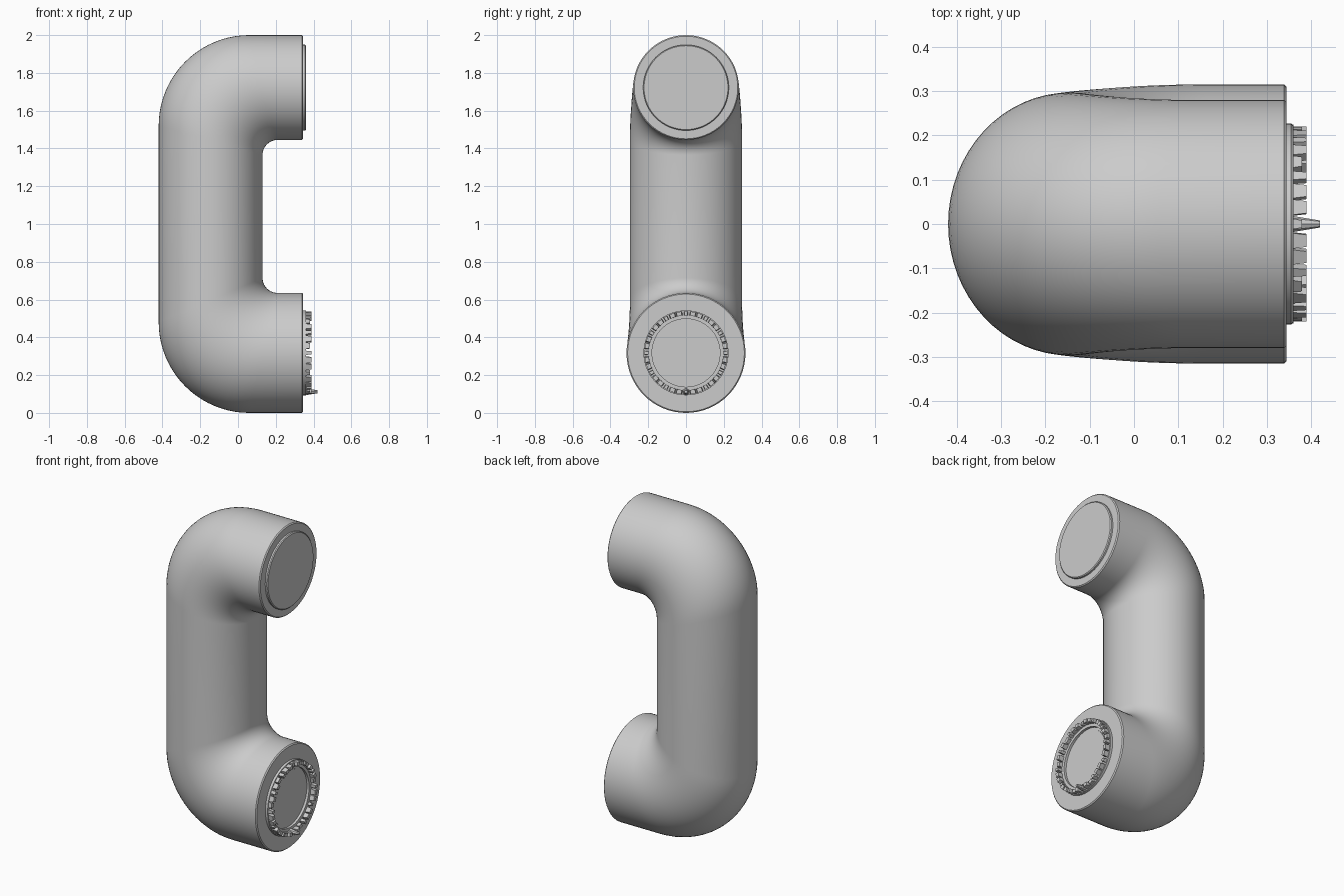
import bpy, bmesh, math
from mathutils import Vector

cube = bpy.data.objects.get("Cube")
if cube:
    bpy.data.objects.remove(cube)

# Single grey plastic
grey = bpy.data.materials.new("plain grey")
grey.use_nodes = True
COLOUR = (0.6, 0.6, 0.6, 1)
grey.diffuse_color = COLOUR
grey.node_tree.nodes["Principled BSDF"].inputs["Base Color"].default_value = COLOUR

SIDES = 64
END_X = 0.345


def finish(bm, name):
    bmesh.ops.recalc_face_normals(bm, faces=bm.faces)
    mesh = bpy.data.meshes.new(name)
    bm.to_mesh(mesh)
    bm.free()
    mesh.materials.append(grey)
    obj = bpy.data.objects.new(name, mesh)
    bpy.context.collection.objects.link(obj)
    bpy.ops.object.select_all(action='DESELECT')
    obj.select_set(True)
    bpy.context.view_layer.objects.active = obj
    bpy.ops.object.shade_smooth_by_angle(angle=math.radians(35))
    return obj


def skin(bm, rings, closed=False):
    count = len(rings[0])
    pairs = list(zip(rings, rings[1:])) + ([(rings[-1], rings[0])] if closed else [])
    for a, b in pairs:
        for k in range(count):
            n = (k + 1) % count
            bm.faces.new((a[k], a[n], b[n], b[k]))


# Handset body: rings spanning the inner and outer outline of the C shape
def arm(end_inner, end_outer, up, width):
    """Stations (inner point, outer point, half width) from the open end to the grip."""
    inset = 0.006
    stations = []
    for x, d in ((END_X, inset), (END_X - inset, 0), (0.28, 0)):
        stations.append((Vector((x, 0, end_inner + up * d)),
                         Vector((x, 0, end_outer - up * d)), width - d))
    r_in, r_out, steps = 0.08, 0.48, 20
    c_in = Vector((0.13 + r_in, 0, end_inner - up * r_in))
    c_out = Vector((-0.42 + r_out, 0, end_outer - up * r_out))
    for i in range(steps + 1):
        t = i / steps
        a = t * math.pi / 2
        d = Vector((-math.sin(a), 0, up * math.cos(a)))
        ease = t * t * (3 - 2 * t)
        stations.append((c_in + d * r_in, c_out + d * r_out,
                         width + (0.297 - width) * ease))
    return stations


upper = arm(1.445, 2.0, 1, 0.28)
lower = arm(0.635, 0.0, -1, 0.315)
bm = bmesh.new()
rings = []
for inner, outer, width in upper + lower[::-1]:
    centre, half = (inner + outer) / 2, (outer - inner) / 2
    ring = []
    for k in range(SIDES):
        a = math.tau * k / SIDES
        ring.append(bm.verts.new(centre + half * math.cos(a)
                                 + Vector((0, width * math.sin(a), 0))))
    rings.append(ring)
skin(bm, rings)
bm.faces.new(rings[0])
bm.faces.new(rings[-1])
finish(bm, "handset_body")


# Turned parts on the open ends, as (x, radius) profiles
def turned(name, z, profile, closed=False):
    bm = bmesh.new()
    rings = [[bm.verts.new((x, r * math.sin(math.tau * k / SIDES),
                            z + r * math.cos(math.tau * k / SIDES)))
              for k in range(SIDES)] for x, r in profile]
    skin(bm, rings, closed)
    if not closed:
        bm.faces.new(rings[0])
        bm.faces.new(rings[-1])
    return finish(bm, name)


EAR_Z, MOUTH_Z = 1.722, 0.318
turned("earpiece_disc", EAR_Z, [(0.33, 0.227), (0.355, 0.227), (0.36, 0.222)])
turned("mouthpiece_collar", MOUTH_Z,
       [(0.33, 0.225), (0.36, 0.225), (0.36, 0.18), (0.33, 0.18)], closed=True)
turned("mouthpiece_disc", MOUTH_Z, [(0.33, 0.165), (0.349, 0.165)])

# Broken ring of small teeth around the mouthpiece
bm = bmesh.new()
TEETH = 36
for i in range(TEETH):
    mid = math.tau * i / TEETH
    half = math.pi / TEETH * (0.95 if i % 3 else 0.6)
    tip = 0.39 if i % 4 else 0.38
    loops = []
    for x, s in ((0.355, 1), (tip, 0.75)):
        loops.append([bm.verts.new((x, r * math.sin(mid + e * half * s),
                                    MOUTH_Z + r * math.cos(mid + e * half * s)))
                      for r, e in ((0.198, -1), (0.22, -1), (0.22, 1), (0.198, 1))])
    skin(bm, loops)
    bm.faces.new(loops[0])
    bm.faces.new(loops[1])
finish(bm, "mouthpiece_teeth")

# Small spur at the bottom of the ring
bm = bmesh.new()
bmesh.ops.create_cone(bm, cap_ends=True, segments=8, radius1=0.018, radius2=0.008, depth=0.06)
for v in bm.verts:
    v.co = Vector((v.co.z + 0.39, v.co.x, v.co.y + 0.112))
finish(bm, "mouthpiece_spur")
